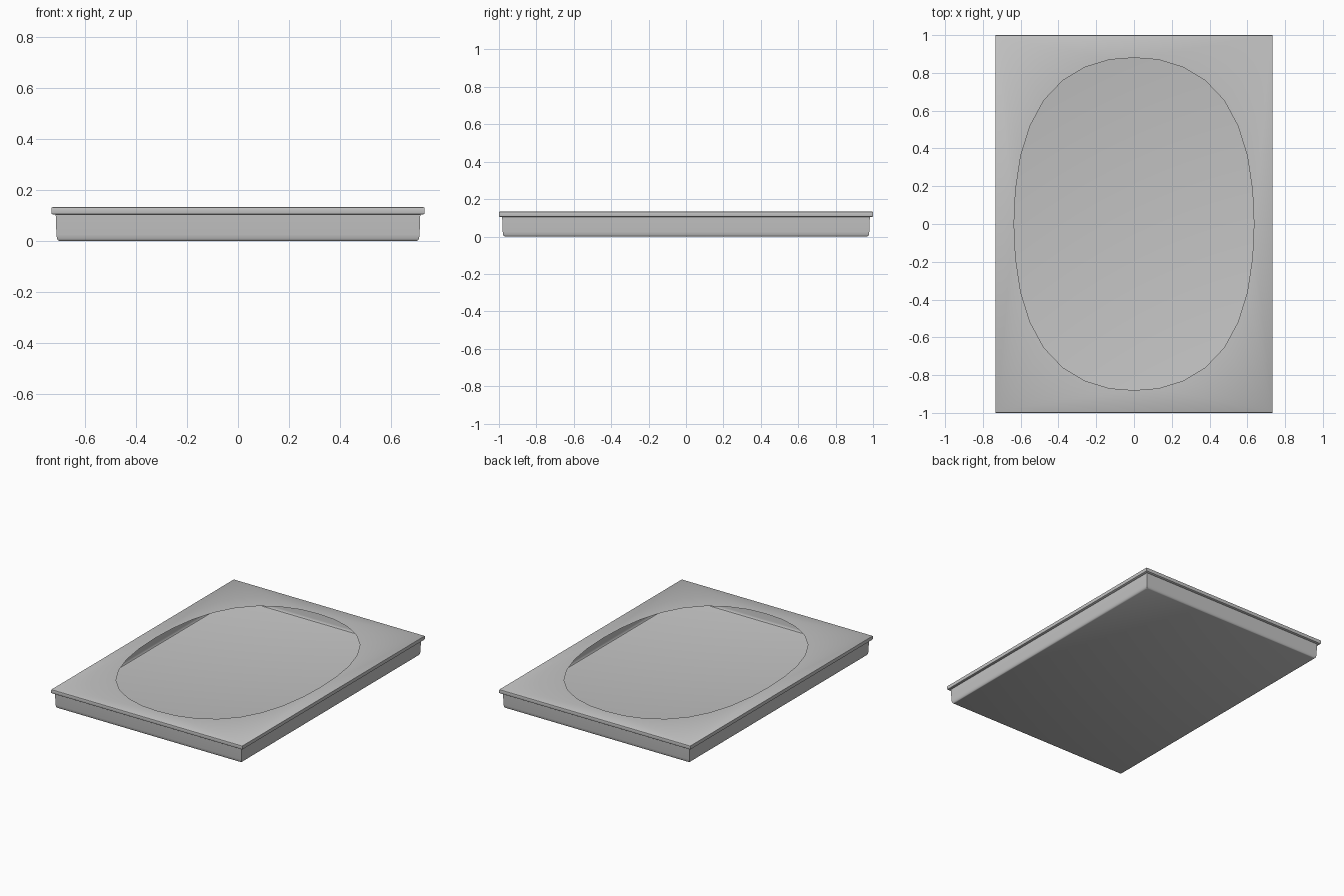
import bpy
import bmesh

HALF_X, HALF_Y = 0.733, 1.0
RIM_TOP = 0.133

cube = bpy.data.objects.get("Cube")
if cube:
    bpy.data.objects.remove(cube, do_unlink=True)

grey = bpy.data.materials.new("light_grey")
grey.use_nodes = True
colour = (0.55, 0.55, 0.55, 1)
grey.diffuse_color = colour
grey.node_tree.nodes["Principled BSDF"].inputs["Base Color"].default_value = colour


def rectangle(bm, inset, z):
    """Ring of four corners, inset from the outer edge of the rim."""
    x, y = HALF_X - inset, HALF_Y - inset
    return [bm.verts.new((sx * x, sy * y, z))
            for sx, sy in ((1, 1), (-1, 1), (-1, -1), (1, -1))]


def loft(bm, profile):
    """Skin a stack of rectangles given as (inset, height)."""
    rings = [rectangle(bm, *step) for step in profile]
    for a, b in zip(rings, rings[1:]):
        for i in range(4):
            j = (i + 1) % 4
            bm.faces.new((a[i], a[j], b[j], b[i]))
    return rings


def finish(name, bm):
    mesh = bpy.data.meshes.new(name)
    bm.to_mesh(mesh)
    bm.free()
    mesh.materials.append(grey)
    obj = bpy.data.objects.new(name, mesh)
    bpy.context.collection.objects.link(obj)
    bpy.ops.object.select_all(action="DESELECT")
    obj.select_set(True)
    bpy.context.view_layer.objects.active = obj
    bpy.ops.object.shade_smooth_by_angle(angle=0.6)
    return obj


# Outer tray body with a rounded bottom edge
bm = bmesh.new()
rings = loft(bm, [(0.032, 0), (0.026, 0.003), (0.022, 0.01),
                  (0.02, 0.025), (0.017, 0.106)])
bm.faces.new(rings[0][::-1])
finish("tray_body", bm)

# Overhanging rim and top sheet with an oval opening
bm = bmesh.new()
rings = loft(bm, [(0.03, 0.105), (0.004, 0.105), (0.001, 0.107), (0, 0.11),
                  (0, 0.128), (0.001, 0.131), (0.004, RIM_TOP)])
corners = rings[-1]
quarter = [(0.635, 0), (0.627, 0.18), (0.6, 0.36), (0.55, 0.52), (0.477, 0.655),
           (0.377, 0.76), (0.26, 0.83), (0.13, 0.87), (0, 0.88)]
outline = quarter[:-1]
outline += [(-x, y) for x, y in quarter[:0:-1]]
outline += [(-x, -y) for x, y in outline]
oval = [bm.verts.new((x, y, RIM_TOP)) for x, y in outline]
steps = len(quarter) - 1
for q, corner in enumerate(corners):
    for k in range(steps):
        i = q * steps + k
        bm.faces.new((corner, oval[(i + 1) % len(oval)], oval[i]))
    end = oval[(q + 1) * steps % len(oval)]
    bm.faces.new((corner, corners[(q + 1) % 4], end))
finish("rim_with_oval_opening", bm)

# Rectangular basin seen through the opening
bm = bmesh.new()
rings = loft(bm, [(0.034, 0.129), (0.037, 0.045), (0.039, 0.036),
                  (0.044, 0.029), (0.054, 0.026)])
bm.faces.new(rings[-1])
finish("inner_basin", bm)
